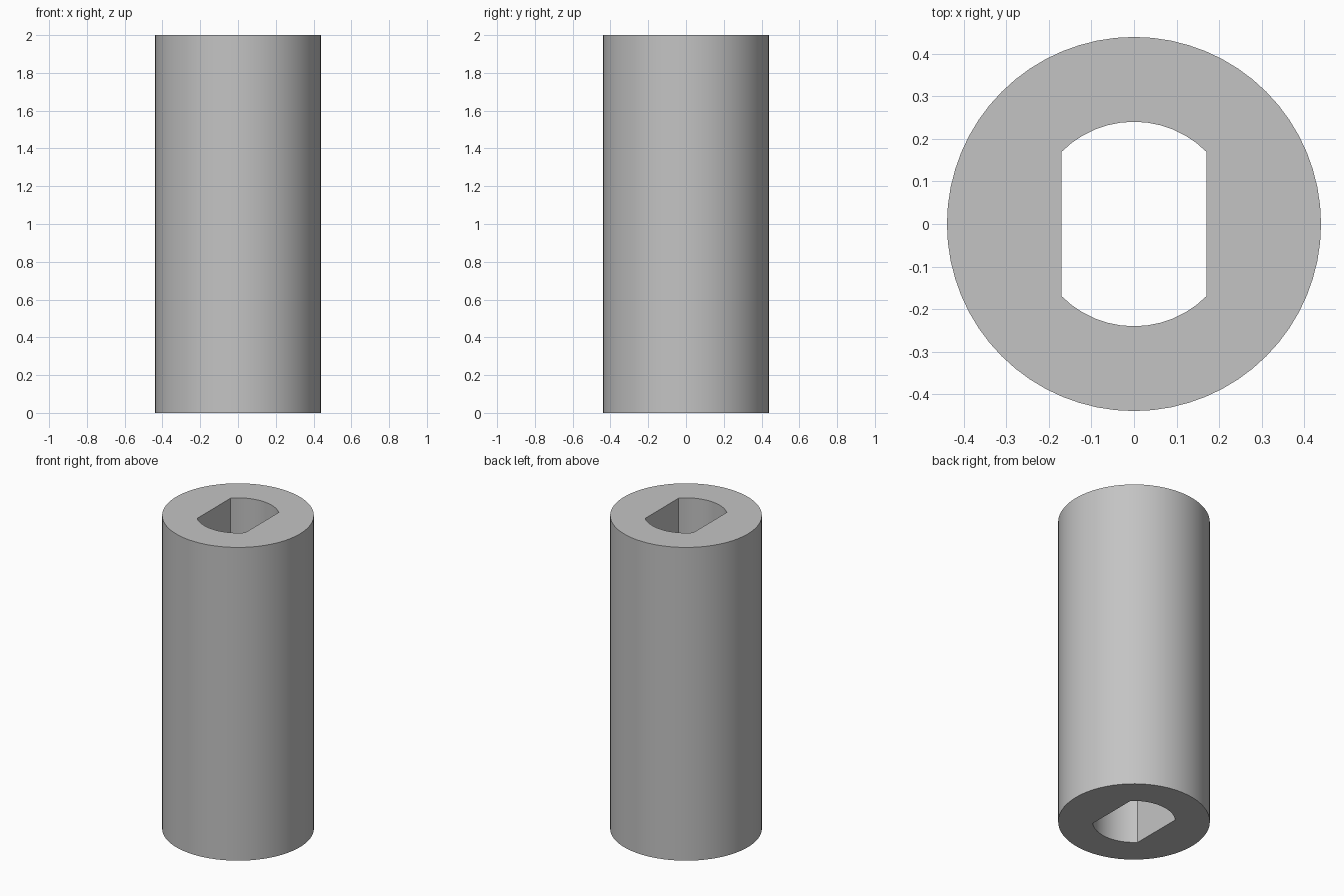
import bpy, bmesh, math

cube = bpy.data.objects.get("Cube")
if cube:
    bpy.data.objects.remove(cube, do_unlink=True)

HEIGHT = 2.0
OUTER_R = 0.439
BORE_R = 0.24
FLAT_X = 0.17

# Material
grey = bpy.data.materials.new("plain grey")
grey.use_nodes = True
colour = (0.55, 0.55, 0.55, 1.0)
grey.diffuse_color = colour
grey.node_tree.nodes["Principled BSDF"].inputs["Base Color"].default_value = colour


def arc(radius, start, end, steps):
    """Points along an arc, both ends included."""
    angles = [start + (end - start) * i / steps for i in range(steps + 1)]
    return [(radius * math.cos(a), radius * math.sin(a)) for a in angles]


def add_loop(bm, points):
    verts = [bm.verts.new((x, y, 0)) for x, y in points]
    return [bm.edges.new((v, verts[i - 1])) for i, v in enumerate(verts)]


# Cross-section: round outside, bore with two flat sides
corner = math.acos(FLAT_X / BORE_R)
outer = arc(OUTER_R, 0, math.tau, 64)[:-1]
bore = (arc(BORE_R, corner, math.pi - corner, 12)
        + arc(BORE_R, math.pi + corner, math.tau - corner, 12))

bm = bmesh.new()
edges = add_loop(bm, outer) + add_loop(bm, bore)
bmesh.ops.triangle_fill(bm, edges=edges, use_beauty=True)

# Extrude the section to full height, keeping the bottom cap
result = bmesh.ops.extrude_face_region(bm, geom=bm.faces[:], use_keep_orig=True)
top = [g for g in result["geom"] if isinstance(g, bmesh.types.BMVert)]
bmesh.ops.translate(bm, verts=top, vec=(0, 0, HEIGHT))
bmesh.ops.recalc_face_normals(bm, faces=bm.faces[:])

# Merge the cap triangles into clean flat faces
bmesh.ops.dissolve_limit(bm, angle_limit=math.radians(1),
                         verts=bm.verts[:], edges=bm.edges[:])

mesh = bpy.data.meshes.new("sleeve")
bm.to_mesh(mesh)
bm.free()
mesh.materials.append(grey)
sleeve = bpy.data.objects.new("sleeve", mesh)
bpy.context.collection.objects.link(sleeve)

# Smooth walls, sharp rims and bore corners
bpy.ops.object.select_all(action='DESELECT')
sleeve.select_set(True)
bpy.context.view_layer.objects.active = sleeve
bpy.ops.object.shade_smooth_by_angle(angle=math.radians(30))
